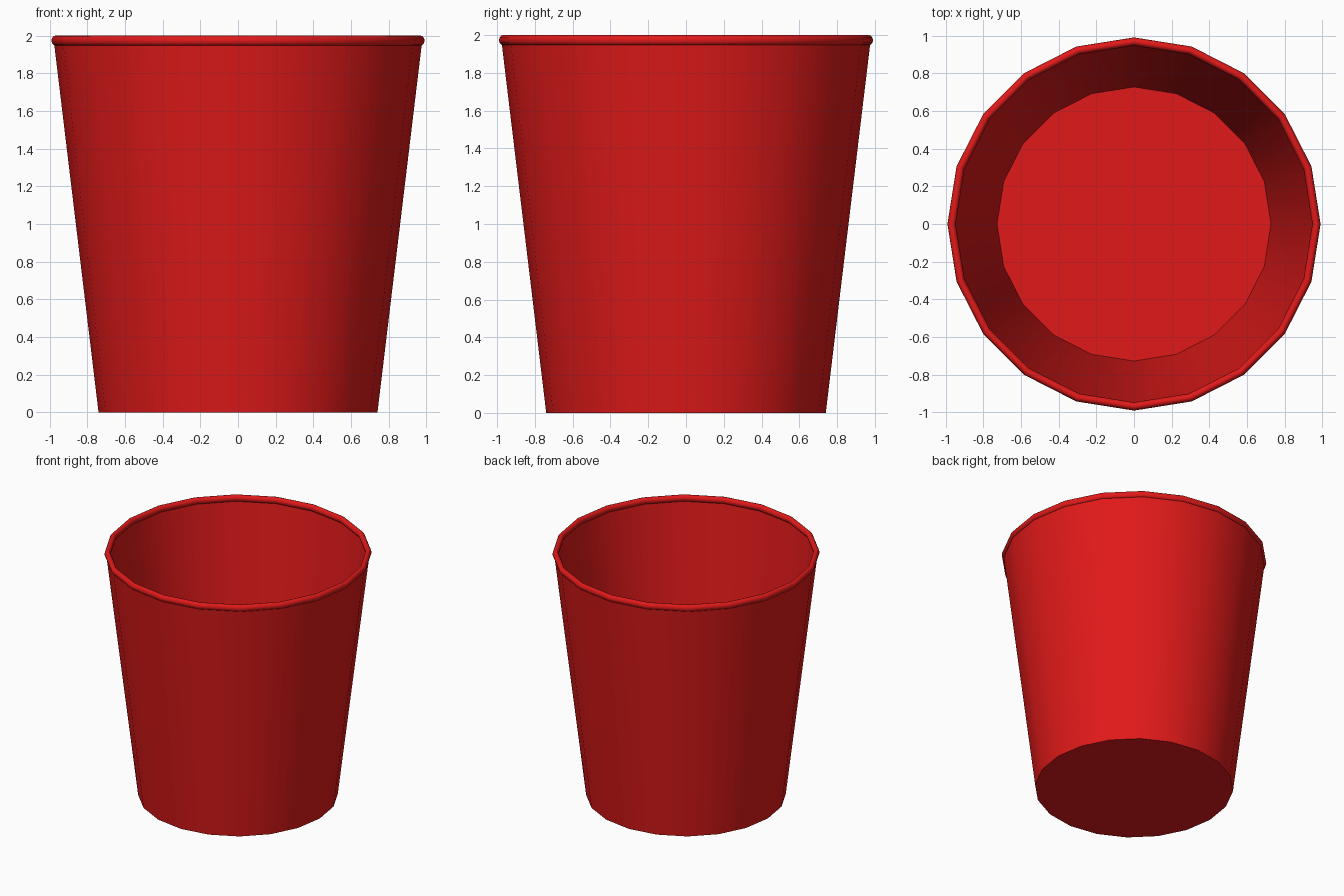
import bpy, bmesh, math

if "Cube" in bpy.data.objects:
    bpy.data.objects.remove(bpy.data.objects["Cube"])

SIDES = 20

red = bpy.data.materials.new("red_plastic")
red.diffuse_color = (0.75, 0.01, 0.01, 1)
red.use_nodes = True
red.node_tree.nodes["Principled BSDF"].inputs["Base Color"].default_value = red.diffuse_color


def lathe(name, profile, closed=False):
    """Revolve (radius, z) points around z; a radius of 0 becomes a single pole."""
    bm = bmesh.new()
    rings = []
    for r, z in profile:
        if r == 0:
            rings.append([bm.verts.new((0, 0, z))] * SIDES)
        else:
            rings.append([bm.verts.new((r * math.cos(math.tau * i / SIDES),
                                        r * math.sin(math.tau * i / SIDES), z))
                          for i in range(SIDES)])
    pairs = list(zip(rings, rings[1:]))
    if closed:
        pairs.append((rings[-1], rings[0]))
    for a, b in pairs:
        for i in range(SIDES):
            j = (i + 1) % SIDES
            bm.faces.new(list(dict.fromkeys((a[i], a[j], b[j], b[i]))))
    bmesh.ops.recalc_face_normals(bm, faces=bm.faces)
    mesh = bpy.data.meshes.new(name)
    bm.to_mesh(mesh)
    bm.free()
    obj = bpy.data.objects.new(name, mesh)
    bpy.context.collection.objects.link(obj)
    mesh.materials.append(red)
    bpy.ops.object.select_all(action='DESELECT')
    obj.select_set(True)
    bpy.context.view_layer.objects.active = obj
    bpy.ops.object.shade_smooth_by_angle(angle=math.radians(50))
    return obj


# Tapered thin-walled body with a flat floor
lathe("cup_body", [(0, 0), (0.74, 0), (0.976, 1.96),
                   (0.962, 1.96), (0.727, 0.015), (0, 0.015)])

# Rolled rim
rim = [(0.968 + 0.022 * math.cos(math.tau * k / 12),
        1.973 + 0.027 * math.sin(math.tau * k / 12)) for k in range(12)]
lathe("rolled_rim", rim, closed=True)
